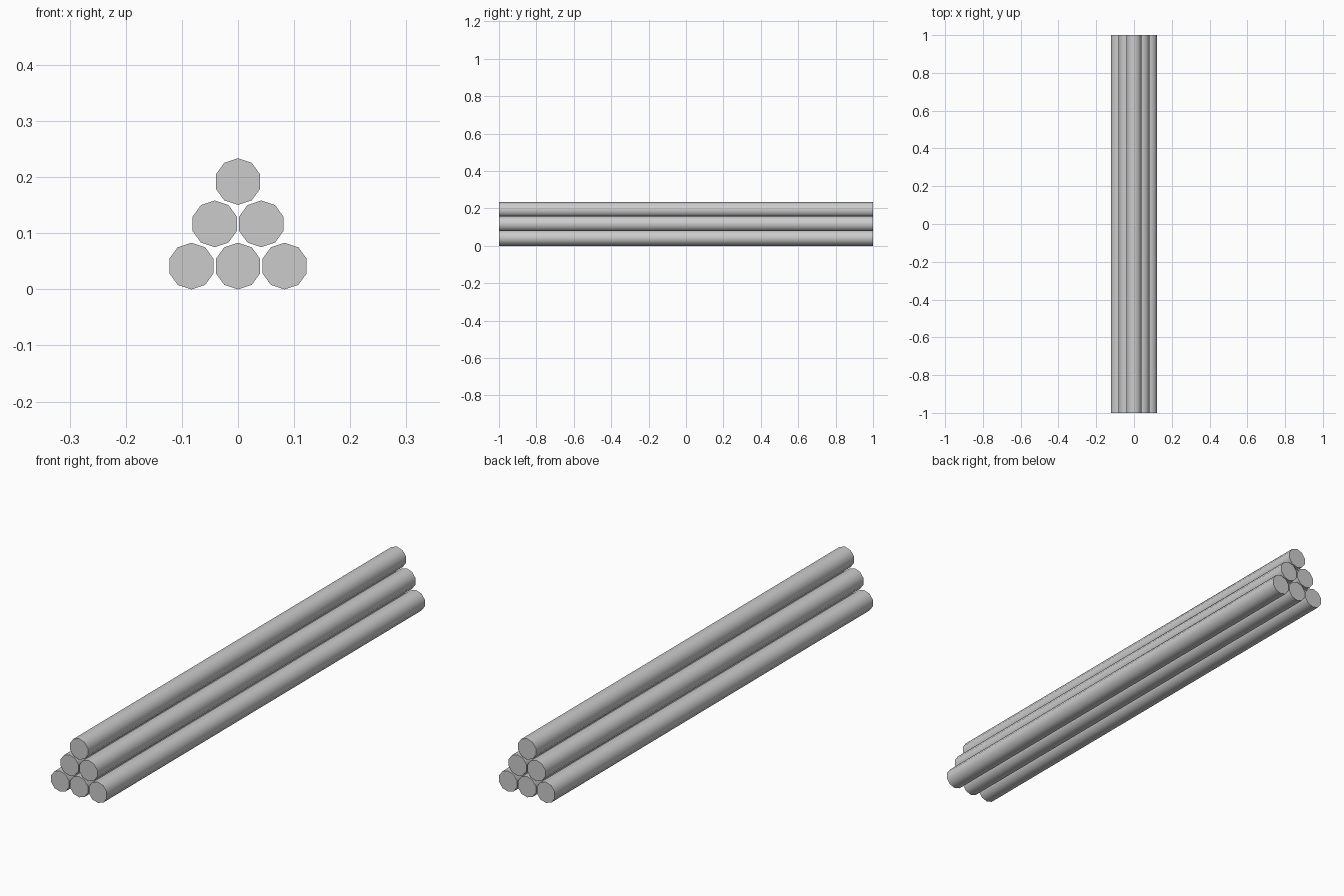
import bpy
import math

if "Cube" in bpy.data.objects:
    bpy.data.objects.remove(bpy.data.objects["Cube"])

R = 0.0415        # pole radius
PITCH = 0.083     # sideways spacing
RISE = 0.0753     # height between rows
LENGTH = 2.0


def pole(name, x, z):
    # Ten-sided pole along y with a corner pointing straight up
    bpy.ops.mesh.primitive_cylinder_add(
        vertices=10, radius=R, depth=LENGTH,
        location=(x, 0, z), rotation=(math.pi / 2, 0, 0))
    ob = bpy.context.object
    ob.name = name
    bpy.ops.object.shade_smooth_by_angle(angle=math.radians(40))
    return ob


# Pyramid stack: three, two, one
for row, count in enumerate((3, 2, 1)):
    for i in range(count):
        pole(f"pole_row{row + 1}_{i + 1}",
             (i - (count - 1) / 2) * PITCH, R + row * RISE)
